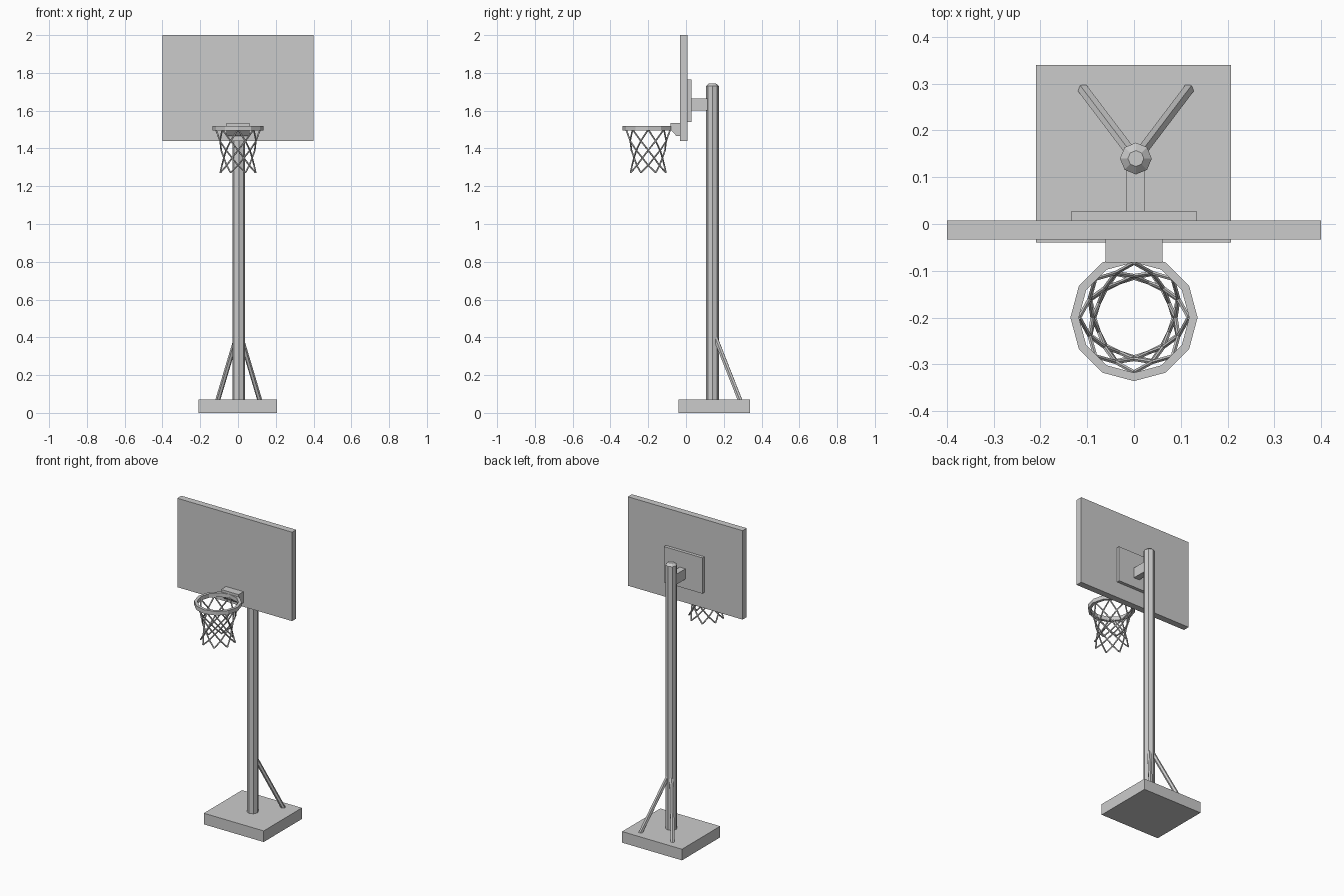
import bpy, bmesh, math
from mathutils import Vector, Matrix

if "Cube" in bpy.data.objects:
    bpy.data.objects.remove(bpy.data.objects["Cube"], do_unlink=True)

GREY = (0.6, 0.6, 0.6, 1)
mat = bpy.data.materials.new("plain grey")
mat.use_nodes = True
mat.diffuse_color = GREY
mat.node_tree.nodes["Principled BSDF"].inputs["Base Color"].default_value = GREY


def finish(name, bm):
    bmesh.ops.recalc_face_normals(bm, faces=bm.faces)
    mesh = bpy.data.meshes.new(name)
    bm.to_mesh(mesh)
    bm.free()
    mesh.materials.append(mat)
    obj = bpy.data.objects.new(name, mesh)
    bpy.context.collection.objects.link(obj)
    return obj


def box(name, low, high):
    low, high = Vector(low), Vector(high)
    bm = bmesh.new()
    place = Matrix.Translation((low + high) / 2) @ Matrix.Diagonal((*(high - low), 1))
    bmesh.ops.create_cube(bm, size=1, matrix=place)
    return finish(name, bm)


def add_rod(bm, start, end, radius, sides, tip=None):
    start, end = Vector(start), Vector(end)
    axis = end - start
    turn = axis.to_track_quat('Z', 'Y').to_matrix().to_4x4()
    bmesh.ops.create_cone(bm, cap_ends=True, segments=sides, radius1=radius,
                          radius2=radius if tip is None else tip, depth=axis.length,
                          matrix=Matrix.Translation((start + end) / 2) @ turn)


def lathe(name, profile, sides, centre, closed):
    """Spin (radius, z) points around a vertical axis."""
    bm = bmesh.new()
    rings = [[bm.verts.new((centre[0] + r * math.cos(math.tau * i / sides),
                            centre[1] + r * math.sin(math.tau * i / sides), z))
              for i in range(sides)] for r, z in profile]
    pairs = list(zip(rings, rings[1:]))
    if closed:
        pairs.append((rings[-1], rings[0]))
    else:
        bm.faces.new(rings[0])
        bm.faces.new(rings[-1])
    for a, b in pairs:
        for i in range(sides):
            j = (i + 1) % sides
            bm.faces.new((a[i], a[j], b[j], b[i]))
    return finish(name, bm)


# Stand
POST = (0.004, 0.14)
box("base", (-0.21, -0.04, 0), (0.207, 0.34, 0.07))
lathe("post", [(0.034, 0.07), (0.034, 1.73), (0.017, 1.745)], 8, POST, False)
for side, label in ((1, "left"), (-1, "right")):
    bm = bmesh.new()
    add_rod(bm, (POST[0] + side * 0.112, 0.287, 0.065),
            (POST[0] + side * 0.012, 0.155, 0.40), 0.013, 6)
    finish(label + "_strut", bm)

# Backboard and its mounting
box("backboard", (-0.4, -0.033, 1.44), (0.4, 0.008, 2.0))
box("mounting_plate", (-0.134, 0.008, 1.54), (0.134, 0.028, 1.765))
box("support_arm", (-0.016, 0.028, 1.60), (0.024, 0.13, 1.665))

# Rim bracket: a side profile stretched across x
profile = [(-0.033, 1.535), (-0.082, 1.535), (-0.082, 1.50), (-0.05, 1.465), (-0.033, 1.465)]
bm = bmesh.new()
face = bm.faces.new([bm.verts.new((-0.061, y, z)) for y, z in profile])
grown = bmesh.ops.extrude_face_region(bm, geom=[face])
bmesh.ops.translate(bm, vec=(0.122, 0, 0),
                    verts=[v for v in grown["geom"] if isinstance(v, bmesh.types.BMVert)])
bmesh.ops.delete(bm, geom=[face], context='FACES_ONLY') if face.is_valid else None
bmesh.ops.holes_fill(bm, edges=bm.edges)
finish("rim_bracket", bm)

# Rim
HOOP = (0, -0.2)
lathe("rim", [(0.136, 1.495), (0.136, 1.52), (0.118, 1.52), (0.118, 1.495)], 12, HOOP, True)

# Net: strands spiralling both ways and crossing at each level
levels = [(0.117, 1.50), (0.103, 1.44), (0.089, 1.39), (0.081, 1.35), (0.085, 1.31), (0.101, 1.272)]
STRANDS = 8
bm = bmesh.new()
for way in (1, -1):
    for s in range(STRANDS):
        points = []
        for n, (r, z) in enumerate(levels):
            a = math.tau * (s + way * n / 2) / STRANDS
            points.append((HOOP[0] + r * math.cos(a), HOOP[1] + r * math.sin(a), z))
        for p, q in zip(points, points[1:]):
            add_rod(bm, p, q, 0.0045, 5)
finish("net", bm)
